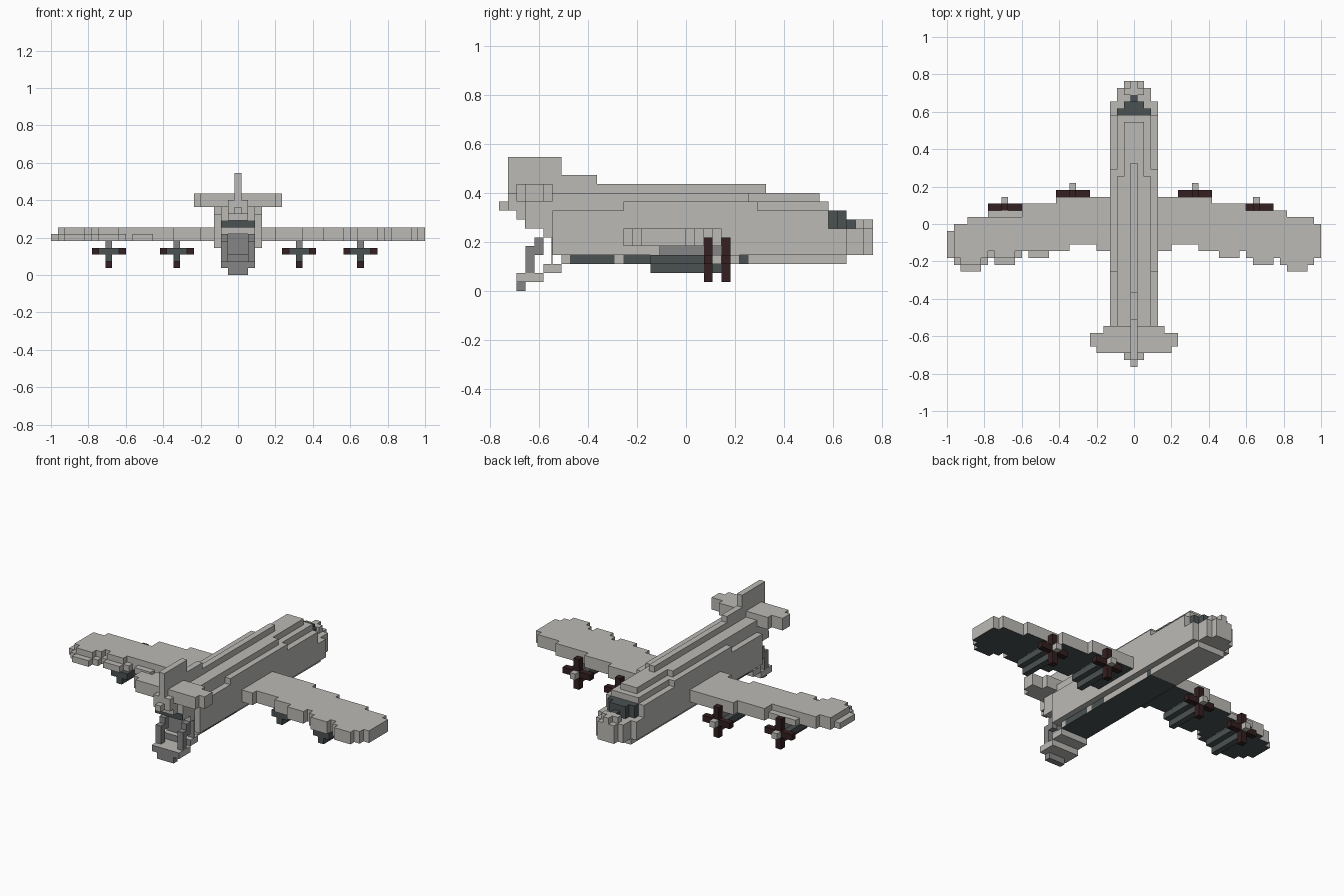
import bpy, bmesh
from mathutils import Matrix, Vector

U = 2 / 55  # size of one block

cube = bpy.data.objects.get("Cube")
if cube:
    bpy.data.objects.remove(cube, do_unlink=True)


def material(name, r, g, b):
    m = bpy.data.materials.new(name)
    m.use_nodes = True
    m.diffuse_color = (r, g, b, 1)
    m.node_tree.nodes["Principled BSDF"].inputs["Base Color"].default_value = (r, g, b, 1)
    return m


LIGHT = material("light grey", 0.50, 0.49, 0.465)
MID = material("mid grey", 0.235, 0.235, 0.235)
DARK = material("dark slate", 0.07, 0.085, 0.085)
BROWN = material("dark brown", 0.034, 0.014, 0.015)


def blocks(name, boxes, mat, under=None, rule=None):
    """One object from boxes (x0, x1, y0, y1, z0, z1) given in block units."""
    bm = bmesh.new()
    for x0, x1, y0, y1, z0, z1 in boxes:
        centre = Vector((x0 + x1, y0 + y1, z0 + z1)) * U / 2
        size = Vector((x1 - x0, y1 - y0, z1 - z0)) * U
        bmesh.ops.create_cube(bm, size=1, matrix=Matrix.Translation(centre) @ Matrix.Diagonal(size.to_4d()))
    bm.normal_update()
    if under:
        for f in bm.faces:
            f.material_index = int(rule(f))
    me = bpy.data.meshes.new(name)
    bm.to_mesh(me)
    bm.free()
    me.materials.append(mat)
    if under:
        me.materials.append(under)
    ob = bpy.data.objects.new(name, me)
    bpy.context.collection.objects.link(ob)
    return ob


def mid(half, y0, y1, z0, z1):
    return (-half, half, y0, y1, z0, z1)


def pair(x0, x1, *rest):
    return [(x0, x1, *rest), (-x1, -x0, *rest)]


def facing_down(f):
    return f.normal.z < -0.5


# Fuselage with stepped roof
blocks("fuselage", [
    mid(3.5, -15, 18, 4, 7), mid(3.5, -15, 16, 7, 9), mid(3.5, -7, 8, 9, 10),
    mid(2.5, -15, 16, 9, 10), mid(2.5, -15, 7, 10, 11), mid(1.5, -15, 15, 10, 11),
    mid(0.5, -15, 9, 11, 12)], LIGHT)

# Belly layer with a dark underside
blocks("belly", [mid(2.5, -14, -13, 3, 4), mid(2.5, 7, 18, 3, 4), mid(2.5, -4, 6, 3, 4),
                 mid(2.5, -8, -7, 3, 4)], LIGHT, DARK,
       lambda f: facing_down(f) and f.calc_center_median().y < 8 * U)
blocks("belly_panels", [mid(2.5, -13, -8, 3, 4), mid(2.5, -7, -4, 3, 4), mid(2.5, 6, 7, 3, 4)], DARK)

# Nose and cockpit
blocks("nose", [mid(2.5, 18, 20, 4, 7), mid(1.5, 19, 21, 4, 7), mid(1.5, 19, 20, 7, 8),
                mid(0.5, 20, 21, 7, 8)], LIGHT)
blocks("cockpit_glass", [mid(2.5, 16, 17, 7, 9), mid(1.5, 17, 18, 7, 9), mid(0.5, 18, 19, 7, 8)], DARK)

# Tail boom, fin and tailplane
blocks("tail_boom", [mid(2.5, -18, -15, 7, 10), mid(2.5, -16, -15, 6, 7), mid(1.5, -19, -18, 8, 10),
                     mid(1.5, -20, -19, 9, 11), mid(0.5, -21, -20, 9, 10),
                     mid(1.5, -19, -15, 10, 11)], LIGHT)
blocks("fin", [mid(0.5, -20, -14, 10, 15), mid(0.5, -14, -10, 11, 13)], LIGHT)
blocks("tailplane", [mid(6.5, -18, -16, 10, 12), mid(5.5, -19, -18, 10, 12),
                     mid(4.5, -16, -15, 10, 12)], LIGHT)

# Cargo bay wall, open loading ramp and its struts
blocks("cargo_bay_wall", [mid(2.5, -15.1, -15, 3, 7)], MID)
blocks("cargo_bay_top", [mid(2.5, -18.1, -18, 7, 8)], DARK)
blocks("ramp", [mid(2.5, -16, -14, 2, 3), mid(2.5, -19, -16, 1, 2)], LIGHT, MID,
       lambda f: f.normal.y < -0.5)
blocks("ramp_lip", [mid(1.5, -19, -18, 0, 1)], MID)
blocks("ramp_struts", pair(1.5, 2.5, -18, -17, 2, 5) + pair(1.5, 2.5, -17, -16, 4, 6), MID)

# Wings: (outer x, leading y) and (outer x, trailing y) runs
TRAIL = [(5.5, -4), (9.5, -3), (11.5, -4), (12.5, -4), (15.5, -5), (16.5, -4), (17.5, -5),
         (20.5, -6), (21.5, -5), (22.5, -6), (25.5, -7), (26.5, -6), (27.5, -5)]
LEAD = {1: [(11.5, 4), (16.5, 3), (22.5, 2), (26.5, 1), (27.5, 0)],
        -1: [(11.5, 4), (16.5, 3), (21.5, 2), (24.5, 1), (26.5, 0), (27.5, -1)]}


def edge(runs, x):
    return next(y for outer, y in runs if x < outer)


for side, label in ((1, "left"), (-1, "right")):
    boxes = []
    for x in range(4, 28):
        y0, y1 = edge(TRAIL, x), edge(LEAD[side], x)
        a, b = sorted((side * (x - 0.5), side * (x + 0.5)))
        thin = side < 0 and x > 12 and y0 != -4   # thinner edge tabs
        tip = side < 0 and x == 27
        low = 1 if side < 0 and 16 < x < 22 else 0
        boxes.append((a, b, y0, y1, 5, 6))
        if not tip:
            boxes.append((a, b, y0 + int(thin), y1 - low, 6, 7))
    blocks(label + "_wing", boxes, LIGHT, DARK, facing_down)

# Engines: pylon, nacelle, four-armed propeller and spinner
for x, y, label in ((-19, 2, "outer_right"), (-9, 4, "inner_right"),
                    (9, 4, "inner_left"), (18, 2, "outer_left")):
    blocks(label + "_pylon", [(x - 0.5, x + 0.5, y - 5, y, 4, 5)], MID)
    blocks(label + "_nacelle", [(x - 1.5, x + 1.5, y - 6, y, 3, 4),
                                (x - 0.5, x + 0.5, y - 6, y, 2, 3)], DARK)
    blocks(label + "_propeller", [(x - 0.5, x + 0.5, y, y + 1, 1, 6),
                                  (x - 2.5, x - 0.5, y, y + 1, 3, 4),
                                  (x + 0.5, x + 2.5, y, y + 1, 3, 4)], BROWN)
    blocks(label + "_spinner", [(x - 0.5, x + 0.5, y + 1, y + 2, 3, 4)], LIGHT)
